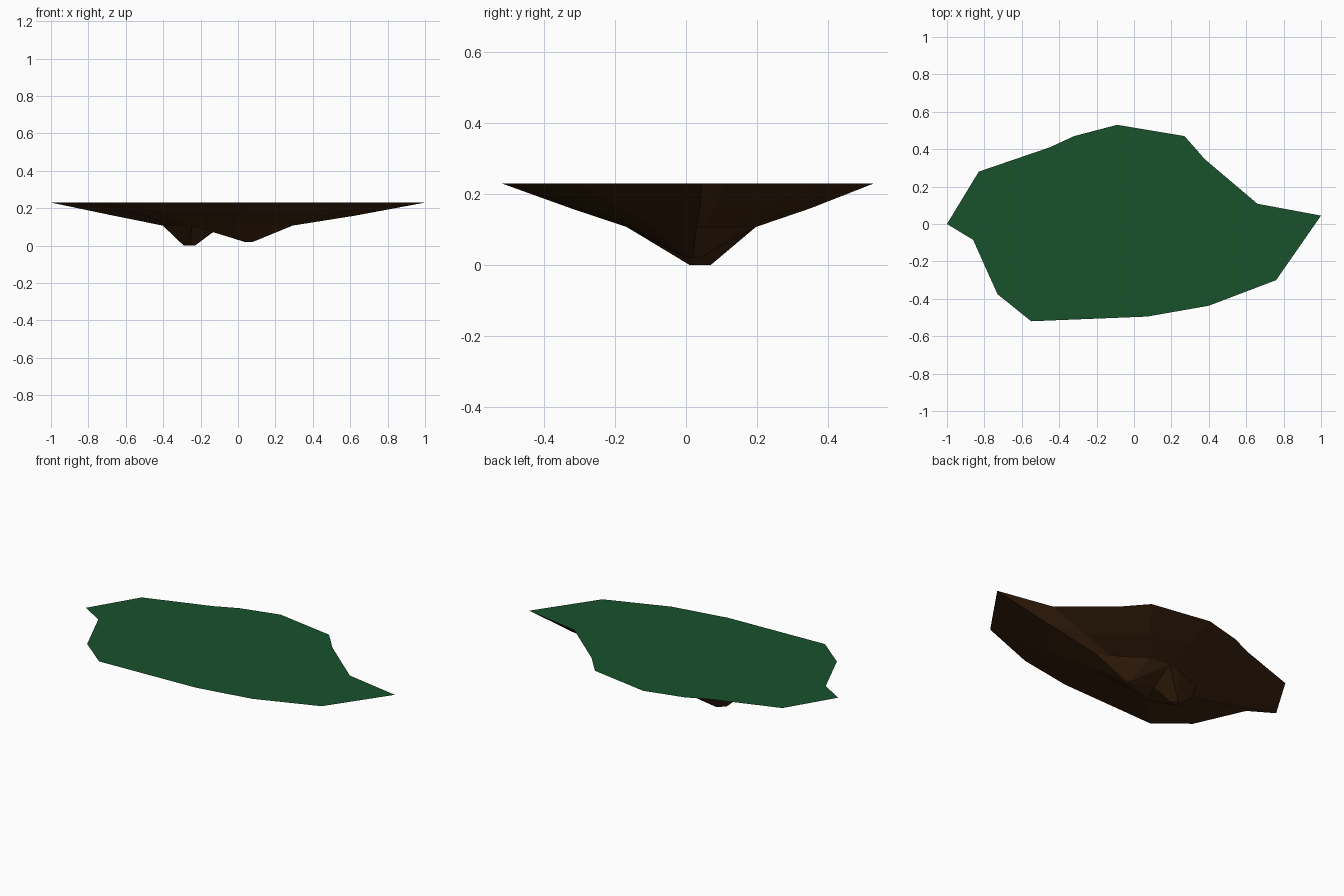
import bpy, bmesh

if "Cube" in bpy.data.objects:
    bpy.data.objects.remove(bpy.data.objects["Cube"])

TOP_Z = 0.23
OUTLINE = [(-1, 0), (-0.86, -0.085), (-0.73, -0.375), (-0.55, -0.52), (0.07, -0.495),
           (0.40, -0.437), (0.76, -0.30), (1, 0.045), (0.66, 0.108), (0.38, 0.345),
           (0.27, 0.47), (-0.09, 0.53), (-0.32, 0.47), (-0.45, 0.41), (-0.83, 0.28)]


def material(name, color):
    mat = bpy.data.materials.new(name)
    mat.diffuse_color = (*color, 1)
    mat.use_nodes = True
    mat.node_tree.nodes["Principled BSDF"].inputs["Base Color"].default_value = mat.diffuse_color
    return mat


def finish(bm, name, mat):
    mesh = bpy.data.meshes.new(name)
    bm.to_mesh(mesh)
    bm.free()
    mesh.materials.append(mat)
    obj = bpy.data.objects.new(name, mesh)
    bpy.context.collection.objects.link(obj)
    return obj


def ring(scale, ox, oy, z):
    return [(x * scale + ox, y * scale + oy, z) for x, y in OUTLINE]


grass = material("grass", (0.009, 0.085, 0.025))
earth = material("earth", (0.05, 0.019, 0.005))

# Flat grass top
bm = bmesh.new()
bm.faces.new([bm.verts.new(p) for p in ring(1, 0, 0, TOP_Z)])
finish(bm, "grass_top", grass)

# Tapering earth underside, stepped through shrinking rings
bm = bmesh.new()
low = ring(0.347, -0.055, 0.013, 0.107)
loops = [[bm.verts.new(p) for p in r]
         for r in (ring(1, 0, 0, TOP_Z), ring(0.645, -0.02, 0.01, 0.16), low)]
n = len(OUTLINE)
for upper, lower in zip(loops, loops[1:]):
    for i in range(n):
        j = (i + 1) % n
        bm.faces.new((upper[i], lower[i], lower[j], upper[j]))

# Two hanging rock tips that meet at a valley between them
valley = (-0.14, 0.0, 0.075)
front, back = 3, 11
left_rim = low[back:] + low[:front + 1]
right_rim = low[front:back + 1]
left_tip = [(-0.29, 0.03, 0), (-0.255, 0.01, 0), (-0.23, 0.035, 0), (-0.25, 0.07, 0)]
right_tip = [(0.035, 0.02, 0.02), (0.06, 0.0, 0.02), (0.08, 0.02, 0.02), (0.06, 0.04, 0.02)]
for rim, tip in ((left_rim, left_tip), (right_rim, right_tip)):
    base = [bm.verts.new(p) for p in rim + [valley]]
    peak = [bm.verts.new(p) for p in tip]
    bmesh.ops.convex_hull(bm, input=base + peak)
    # drop the hidden faces inside the island
    rim_faces = {f for v in base for f in v.link_faces}
    hidden = [f for f in rim_faces if not any(v in peak for v in f.verts)]
    bmesh.ops.delete(bm, geom=hidden, context='FACES')

bmesh.ops.remove_doubles(bm, verts=bm.verts[:], dist=0.0005)
bmesh.ops.recalc_face_normals(bm, faces=bm.faces[:])
if sum(f.normal.z * f.calc_area() for f in bm.faces) > 0:
    bmesh.ops.reverse_faces(bm, faces=bm.faces[:])
finish(bm, "earth_underside", earth)
